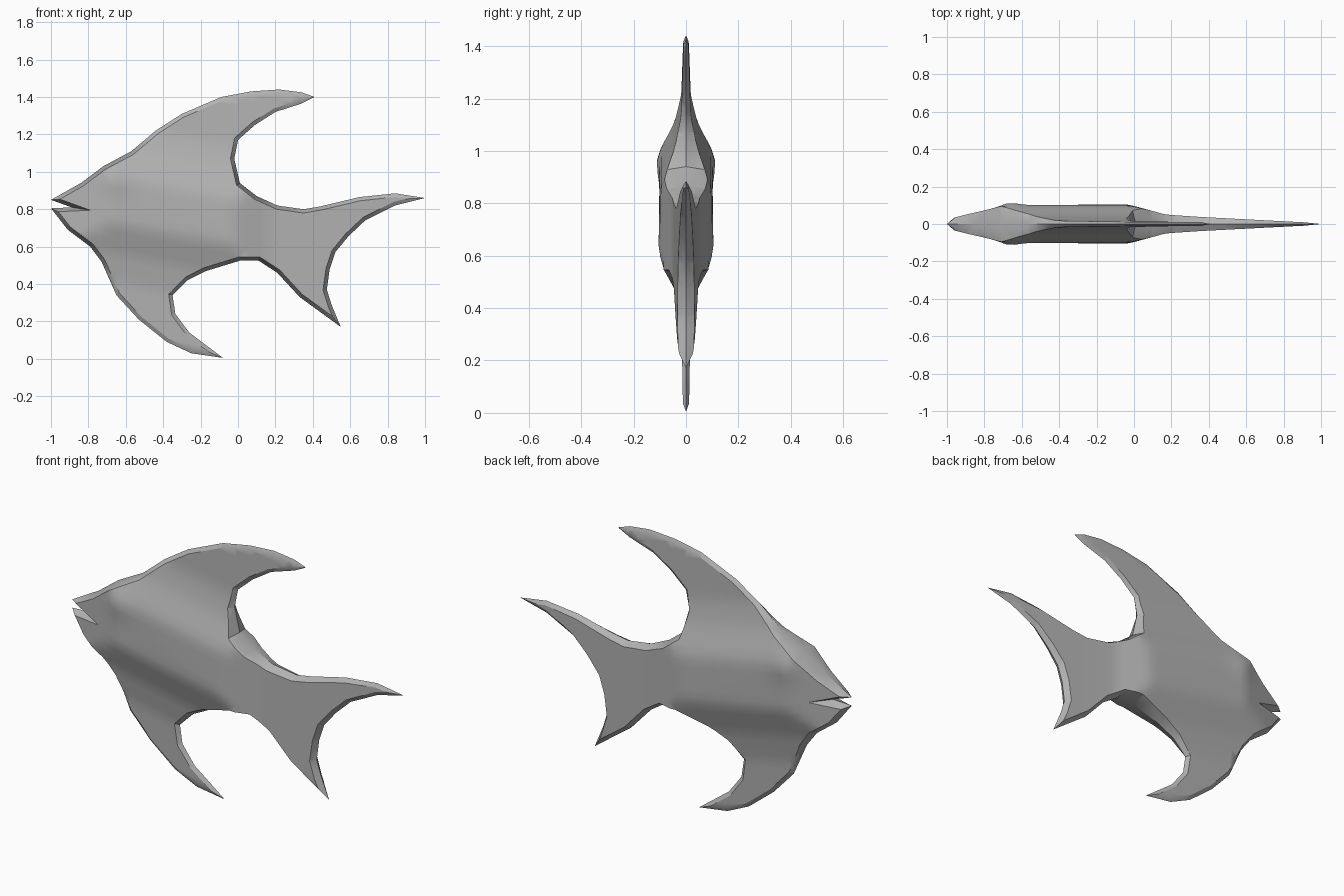
import bpy
import bmesh
import math
from mathutils import Vector

cube = bpy.data.objects.get("Cube")
if cube:
    bpy.data.objects.remove(cube)

# Side outline in hundredths of a unit (x, z), clockwise from the upper lip
HEAD_TOP = [(-100, 85), (-84, 94), (-72, 103), (-57, 111)]
TOP_FIN = [(-44, 122), (-30, 131), (-9, 140), (7, 143), (22, 144), (34, 142.5),
           (41, 140), (34, 136.5), (20, 132), (9, 125), (0, 117), (-2, 107), (1, 94)]
TAIL = [(10, 87), (21, 82), (35, 80), (44, 81.5), (65, 86.5), (84, 88.5), (100, 86),
        (84, 82), (68, 74), (59, 65.5), (52, 57), (49, 48), (47.5, 37), (50, 29),
        (55, 17), (33, 33), (21, 46), (11, 52.5), (1, 52.5)]
BELLY_FIN = [(-17, 47), (-27, 42), (-35, 34), (-33.5, 24), (-26, 14), (-8, 0.5),
             (-25, 3), (-38, 9), (-53, 21), (-65, 34), (-73, 52)]
JAW = [(-79, 60), (-91, 69), (-100, 80.5), (-89, 81)]

RIM = 0.02      # width of the bevelled border
SLANT = 0.2     # downward slope of the body ridges towards the tail

# Half thickness along the length, and across the slanted height
LENGTH = [(-1, .025), (-.9, .05), (-.68, .1), (-.03, .105), (.17, .05),
          (.35, .038), (.85, .012), (1, .006)]
HEIGHT = [(-.1, .008), (.35, .018), (.5, .045), (.68, .105), (.92, .1),
          (1.08, .042), (1.2, .018), (1.6, .008)]


def ramp(table, t):
    """Linear interpolation through a short table."""
    for (a, u), (b, v) in zip(table, table[1:]):
        if t <= b:
            return u + (v - u) * max(0, (t - a) / (b - a))
    return table[-1][1]


def half_thickness(x, z):
    """Thickness of the body and fins, with a slight bulge at the eye."""
    slanted = z + SLANT * (x + 0.35)
    bulge = 0.012 * math.exp(-((x + 0.66) ** 2 + (z - 0.95) ** 2) / 0.004)
    return min(ramp(LENGTH, x), ramp(HEIGHT, slanted)) + bulge


def inset_points(points, width):
    """Move every corner of a counterclockwise outline inwards by width."""
    result = []
    for i, p in enumerate(points):
        into = (p - points[i - 1]).normalized()
        out = (points[(i + 1) % len(points)] - p).normalized()
        n1, n2 = Vector((-into.y, into.x)), Vector((-out.y, out.x))
        result.append(p + (n1 + n2) * width / (1 + n1.dot(n2)))
    return result


def build_fish():
    outline = HEAD_TOP + TOP_FIN + TAIL + BELLY_FIN + JAW
    outline = [Vector(p) / 100 for p in reversed(outline)]
    bm = bmesh.new()
    outer = [bm.verts.new((p.x, 0, p.y)) for p in outline]
    inner = [bm.verts.new((p.x, 0, p.y)) for p in inset_points(outline, RIM)]

    # Bevelled border and flat side
    count = len(outer)
    for i in range(count):
        j = (i + 1) % count
        bm.faces.new((outer[i], outer[j], inner[j], inner[i]))
    side = bm.faces.new(inner)

    # Cut the side into a slanted grid
    cuts = [((-1 + 0.04 * i, 0, 0), (1, 0, 0)) for i in range(1, 50)]
    cuts += [((-0.35, 0, -0.1 + 0.04 * i), (SLANT, 0, 1)) for i in range(44)]
    geom = [side] + list(side.edges) + list(side.verts)
    for centre, normal in cuts:
        geom = bmesh.ops.bisect_plane(bm, geom=geom, dist=1e-5, plane_co=centre,
                                      plane_no=Vector(normal).normalized())["geom"]
    large = [f for f in bm.faces if len(f.verts) > 4]
    bmesh.ops.triangulate(bm, faces=large)

    # Swell the side, keeping the outline on the centre plane
    for v in bm.verts:
        if not v.is_boundary:
            v.co.y = -half_thickness(v.co.x, v.co.z)

    # Second side
    geom = list(bm.verts) + list(bm.edges) + list(bm.faces)
    bmesh.ops.mirror(bm, geom=geom, axis='Y', merge_dist=1e-4)
    bmesh.ops.recalc_face_normals(bm, faces=list(bm.faces))

    mesh = bpy.data.meshes.new("fish_body")
    bm.to_mesh(mesh)
    bm.free()
    fish = bpy.data.objects.new("fish_body", mesh)
    bpy.context.collection.objects.link(fish)
    return fish


# Plain grey material
grey = bpy.data.materials.new("plain_grey")
grey.use_nodes = True
colour = (0.45, 0.45, 0.45, 1)
grey.diffuse_color = colour
grey.node_tree.nodes["Principled BSDF"].inputs["Base Color"].default_value = colour

fish = build_fish()
fish.data.materials.append(grey)
bpy.ops.object.select_all(action='DESELECT')
fish.select_set(True)
bpy.context.view_layer.objects.active = fish
bpy.ops.object.shade_smooth_by_angle(angle=math.radians(30))
